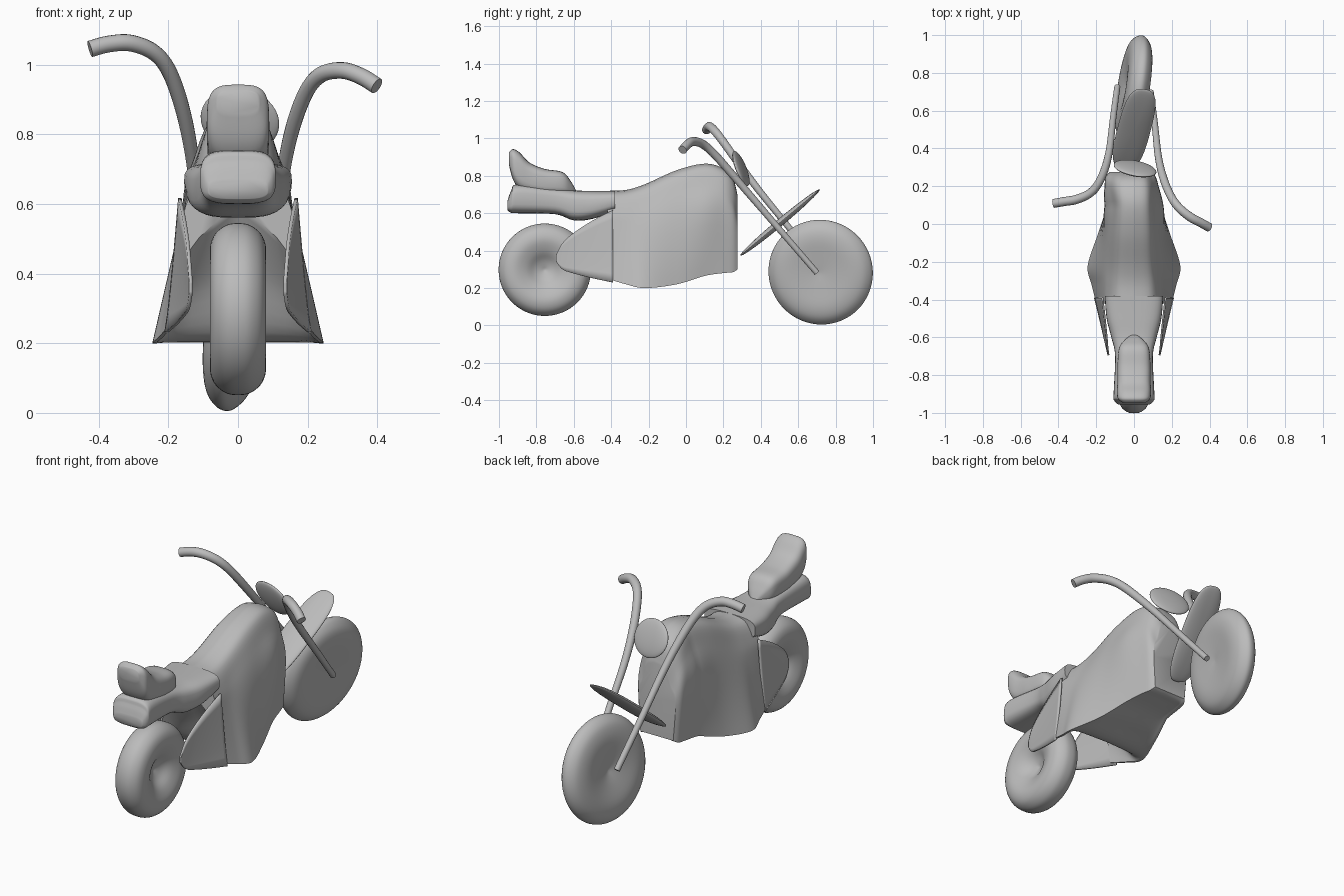
import bpy, bmesh
from math import sin, cos, pi, radians
from mathutils import Matrix, Vector

cube = bpy.data.objects.get("Cube")
if cube:
    bpy.data.objects.remove(cube, do_unlink=True)

grey = bpy.data.materials.new("plain_grey")
grey.use_nodes = True
grey.diffuse_color = (0.5, 0.5, 0.5, 1)
grey.node_tree.nodes["Principled BSDF"].inputs["Base Color"].default_value = (0.5, 0.5, 0.5, 1)


def spline(keys, n):
    """Smooth curve through key tuples, n steps per span."""
    k = [Vector(p) for p in keys]
    out = []
    for i in range(len(k) - 1):
        a, b, c, d = k[max(i - 1, 0)], k[i], k[i + 1], k[min(i + 2, len(k) - 1)]
        for j in range(n):
            t = j / n
            out.append(b + (c - a) * (t / 2) + (a * 2 - b * 5 + c * 4 - d) * (t * t / 2)
                       + (b * 3 - a - c * 3 + d) * (t ** 3 / 2))
    return out + [k[-1]]


def finish(obj, angle=40):
    if not obj.data.materials:
        obj.data.materials.append(grey)
    bpy.ops.object.select_all(action="DESELECT")
    obj.select_set(True)
    bpy.context.view_layer.objects.active = obj
    bpy.ops.object.shade_smooth_by_angle(angle=radians(angle))
    return obj


def loft(name, rings, closed=True, matrix=Matrix(), angle=40):
    """Skin over rows of points; closed rows get end caps."""
    bm = bmesh.new()
    rows = [[bm.verts.new(p) for p in r] for r in rings]
    n = len(rows[0])
    for a, b in zip(rows, rows[1:]):
        for i in range(n if closed else n - 1):
            j = (i + 1) % n
            bm.faces.new((a[i], a[j], b[j], b[i]))
    if closed:
        bm.faces.new(rows[0])
        bm.faces.new(rows[-1])
    bmesh.ops.recalc_face_normals(bm, faces=bm.faces)
    mesh = bpy.data.meshes.new(name)
    bm.to_mesh(mesh)
    bm.free()
    obj = bpy.data.objects.new(name, mesh)
    bpy.context.collection.objects.link(obj)
    obj.matrix_world = matrix
    return finish(obj, angle)


def pillow(name, keys, power):
    """Loft of rounded sections: y, half width, top, bottom."""
    rings = []
    for y, w, top, low in spline(keys, 5):
        ring = []
        for i in range(32):
            c, s = cos(2 * pi * i / 32), sin(2 * pi * i / 32)
            x = w * abs(c) ** power * (1 if c > 0 else -1)
            z = (top - low) / 2 * abs(s) ** power * (1 if s > 0 else -1)
            ring.append((x, y, (top + low) / 2 + z))
        rings.append(ring)
    return loft(name, rings, angle=60)


def wheel(name, profile, matrix):
    """Turned shape around the x axis: radius, side offset."""
    pts = spline(profile, 4)
    return loft(name, [[(p[1], p[0] * cos(2 * pi * i / 64), p[0] * sin(2 * pi * i / 64))
                        for i in range(64)] for p in pts], matrix=matrix, angle=60)


def lens(name, size, matrix):
    bm = bmesh.new()
    bmesh.ops.create_uvsphere(bm, u_segments=40, v_segments=20, radius=1)
    for v in bm.verts:
        v.co = Vector(a * b for a, b in zip(v.co, size))
    mesh = bpy.data.meshes.new(name)
    bm.to_mesh(mesh)
    bm.free()
    obj = bpy.data.objects.new(name, mesh)
    bpy.context.collection.objects.link(obj)
    obj.matrix_world = matrix
    return finish(obj, 60)


# Main body: y, shoulder, middle and bottom half widths, top, bottom, arch height
body_keys = [
    (0.275, 0.07, 0.095, 0.085, 0.70, 0.30, 0.30),
    (0.25, 0.09, 0.115, 0.10, 0.79, 0.285, 0.29),
    (0.20, 0.105, 0.13, 0.115, 0.84, 0.28, 0.285),
    (0.10, 0.11, 0.155, 0.14, 0.865, 0.265, 0.27),
    (-0.05, 0.12, 0.16, 0.19, 0.83, 0.22, 0.23),
    (-0.22, 0.13, 0.175, 0.245, 0.755, 0.20, 0.215),
    (-0.32, 0.14, 0.17, 0.225, 0.725, 0.22, 0.42),
    (-0.42, 0.145, 0.165, 0.20, 0.72, 0.25, 0.60)]
rings = []
for y, ws, wm, wb, top, low, arch in spline(body_keys, 6):
    side = spline([(0, top), (ws * 0.65, top - 0.02), (ws, top - 0.11),
                   (wm, low + (top - low) * 0.55), (wb, low)], 5)
    inner = spline([(wb - 0.012, low), (wb * 0.72, low + (arch - low) * 0.6), (0, arch)], 4)
    half = [tuple(p) for p in side + inner]
    skew = 1 + 0.35 * max(0, (y - 0.1) / 0.175)
    rings.append([(x, y, z) for x, z in half] +
                 [(-x * skew, y, z) for x, z in half[-2:0:-1]])
loft("body_shell", rings)

# Side skirts: y, lower and upper edge heights, lower and upper half widths
skirt_keys = [
    (-0.39, 0.23, 0.617, 0.207, 0.167),
    (-0.50, 0.253, 0.56, 0.18, 0.155),
    (-0.60, 0.278, 0.495, 0.157, 0.145),
    (-0.66, 0.30, 0.44, 0.143, 0.14),
    (-0.695, 0.345, 0.375, 0.135, 0.135)]
rows = []
for y, low, top, xl, xt in spline(skirt_keys, 5):
    rows.append([(xl + (xt - xl) * (i / 8) ** 0.8, y, low + (top - low) * i / 8)
                 for i in range(9)])
for name, sign in (("left_skirt", 1), ("right_skirt", -1)):
    skirt = loft(name, [[(sign * x, y, z) for x, y, z in r] for r in rows], closed=False)
    mod = skirt.modifiers.new("thickness", "SOLIDIFY")
    mod.thickness = 0.01
    mod.offset = 0

# Tail and seat
pillow("tail", [
    (-0.955, 0.085, 0.665, 0.615), (-0.935, 0.105, 0.72, 0.602), (-0.90, 0.108, 0.755, 0.60),
    (-0.70, 0.10, 0.735, 0.595), (-0.60, 0.12, 0.722, 0.562), (-0.50, 0.145, 0.72, 0.57),
    (-0.38, 0.155, 0.72, 0.61)], 0.6)
pillow("seat", [
    (-0.947, 0.06, 0.925, 0.86), (-0.925, 0.085, 0.943, 0.78), (-0.89, 0.09, 0.925, 0.73),
    (-0.835, 0.088, 0.87, 0.71), (-0.755, 0.088, 0.837, 0.70), (-0.66, 0.08, 0.82, 0.70),
    (-0.615, 0.05, 0.77, 0.70), (-0.585, 0.012, 0.715, 0.70)], 0.6)

# Rear wheel with pinched hub
half = [(0.004, 0.012), (0.05, 0.03), (0.10, 0.062), (0.16, 0.081), (0.21, 0.07), (0.24, 0.037)]
wheel("rear_wheel", half + [(0.247, 0)] + [(r, -x) for r, x in half[::-1]],
      Matrix.Translation((0, -0.755, 0.298)))

# Steered front end: local axes are axle, forward, up the fork
up = Vector((0, -0.64, 0.768)).normalized()
fwd = up.cross(Vector((1, 0, 0)))
axes = Matrix(((1, 0, 0), fwd, up)).transposed().to_4x4()
steer = (Matrix.Translation((0, 0.72, 0.285)) @ Matrix.Rotation(radians(-11.4), 4, up) @ axes)

wheel("front_wheel", [
    (0.004, 0.046), (0.10, 0.055), (0.18, 0.06), (0.235, 0.05), (0.27, 0.025), (0.282, 0),
    (0.27, -0.03), (0.235, -0.055), (0.17, -0.064), (0.08, -0.052), (0.004, -0.035)], steer)

# Thin front mudguard with squarish ends
guard = lens("front_mudguard", (1, 1, 0.02), steer @ Matrix.Translation((0, 0.003, 0.343)))
for v in guard.data.vertices:
    x, y = v.co.x, v.co.y
    big = max((abs(x) ** 3 + abs(y) ** 3) ** (1 / 3), 1e-6)
    k = (x * x + y * y) ** 0.5 / big
    v.co.x, v.co.y = x * k * 0.088, y * k * 0.28

# Headlight
lens("headlight", (0.115, 0.02, 0.1), steer @ Matrix.Translation((0, 0.028, 0.699))
     @ Matrix.Rotation(radians(-17), 4, "X"))

# Fork legs sweeping up into handlebars: side, forward, up, radius
bar = [(0.09, 0, 0.01, 0.016), (0.113, 0, 0.28, 0.017), (0.132, 0, 0.54, 0.019),
       (0.16, 0.003, 0.72, 0.021), (0.20, 0.006, 0.86, 0.022), (0.245, 0, 0.935, 0.023),
       (0.31, -0.018, 0.975, 0.024), (0.37, -0.04, 0.98, 0.024), (0.42, -0.067, 0.975, 0.024)]
for name, sign in (("left_fork_bar", 1), ("right_fork_bar", -1)):
    path = spline(bar, 5)
    rings = []
    for i, p in enumerate(path):
        d = (path[min(i + 1, len(path) - 1)] - path[max(i - 1, 0)]).to_3d().normalized()
        a = d.cross(Vector((0, 1, 0))).normalized()
        b = d.cross(a)
        ring = [p.to_3d() + (a * cos(pi * j / 8) + b * sin(pi * j / 8)) * p[3] for j in range(16)]
        rings.append([(sign * q.x, q.y, q.z) for q in ring])
    loft(name, rings, matrix=steer)
